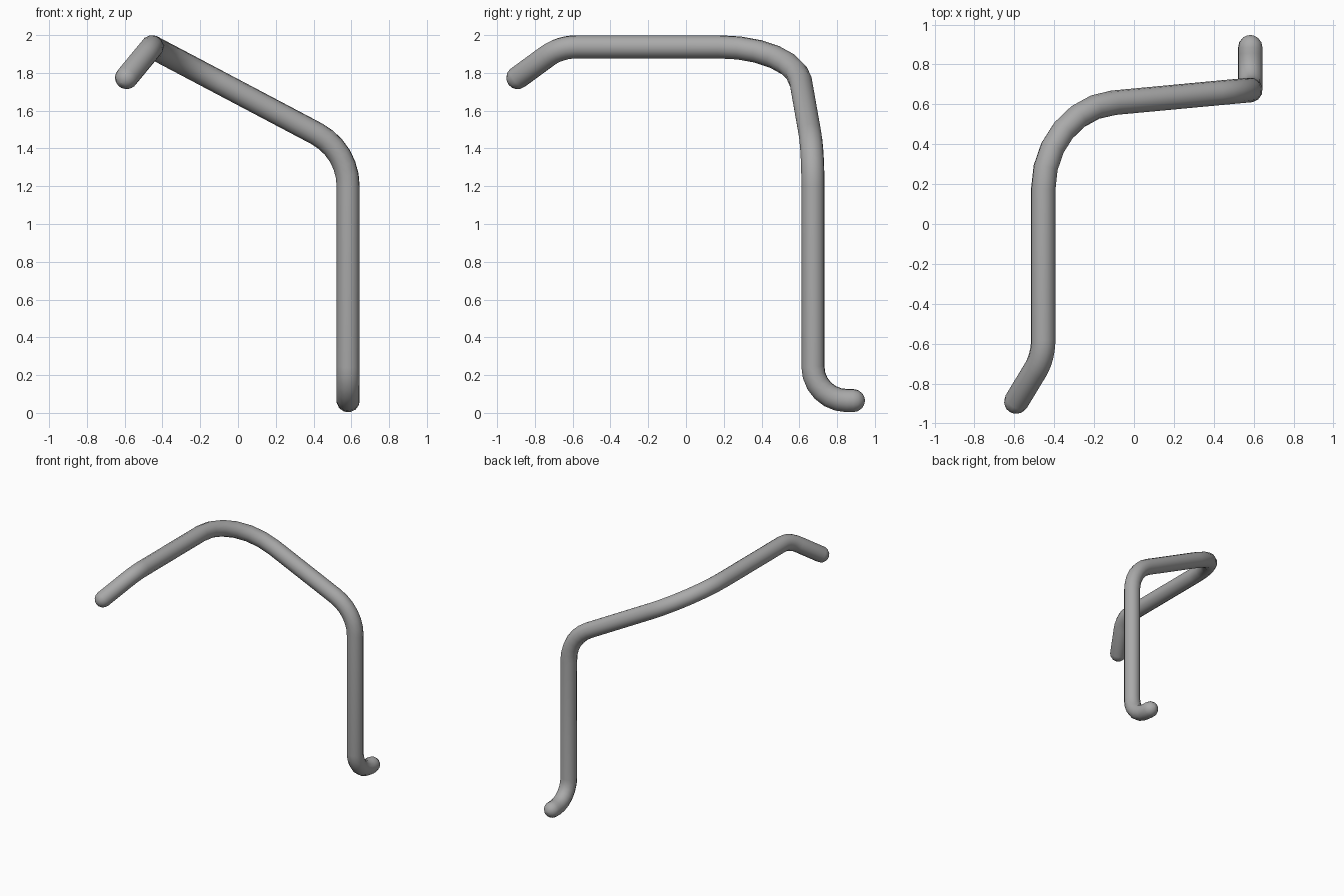
import bpy
import math
from mathutils import Vector

cube = bpy.data.objects.get("Cube")
if cube:
    bpy.data.objects.remove(cube, do_unlink=True)

RADIUS = 0.062
BEND_STEPS = 6

# Corners of the bent rod, each with the length its rounding takes off the legs
corners = [
    ((-0.59, -0.89, 1.775), 0),
    ((-0.455, -0.667, 1.938), 0.09),
    ((-0.455, 0.575, 1.938), 0.40),
    ((0.583, 0.672, 1.39), 0.19),
    ((0.583, 0.672, 0.065), 0.18),
    ((0.583, 0.885, 0.065), 0),
]
pts = [Vector(p) for p, _ in corners]


def bend(before, corner, after, cut):
    """Points of a circular arc that rounds one corner."""
    u = (before - corner).normalized()
    v = (after - corner).normalized()
    half = u.angle(v) / 2
    mid = (u + v).normalized()
    r = cut * math.tan(half)
    centre = corner + mid * (cut / math.cos(half))
    side = (v - u).normalized()
    sweep = math.pi / 2 - half
    arc = []
    for i in range(BEND_STEPS + 1):
        a = sweep * (2 * i / BEND_STEPS - 1)
        arc.append(centre + r * (side * math.sin(a) - mid * math.cos(a)))
    return arc


def dome(end, inner):
    """Points and radius factors from the rod end out to its rounded tip."""
    out = (end - inner).normalized()
    angles = [math.radians(d) for d in (0, 25, 50, 70, 85)]
    return [(end + out * RADIUS * math.sin(a), math.cos(a)) for a in angles]


# Centre line with a rounded tip at both ends
path = dome(pts[0], pts[1])[::-1]
for i in range(1, len(pts) - 1):
    path += [(p, 1.0) for p in bend(pts[i - 1], pts[i], pts[i + 1], corners[i][1])]
path += dome(pts[-1], pts[-2])

curve = bpy.data.curves.new("bent_rod", "CURVE")
curve.dimensions = "3D"
curve.bevel_depth = RADIUS
curve.bevel_resolution = 4
curve.use_fill_caps = True
spline = curve.splines.new("POLY")
spline.points.add(len(path) - 1)
for point, (co, factor) in zip(spline.points, path):
    point.co = (*co, 1)
    point.radius = factor

# Plain grey metal
grey = bpy.data.materials.new("grey_metal")
grey.use_nodes = True
colour = (0.4, 0.4, 0.4, 1)
grey.diffuse_color = colour
grey.node_tree.nodes["Principled BSDF"].inputs["Base Color"].default_value = colour
curve.materials.append(grey)

# Turn the swept rod into a smooth mesh
rod = bpy.data.objects.new("bent_rod", curve)
bpy.context.collection.objects.link(rod)
bpy.ops.object.select_all(action="DESELECT")
rod.select_set(True)
bpy.context.view_layer.objects.active = rod
bpy.ops.object.convert(target="MESH")
bpy.ops.object.shade_smooth_by_angle(angle=math.radians(40))
